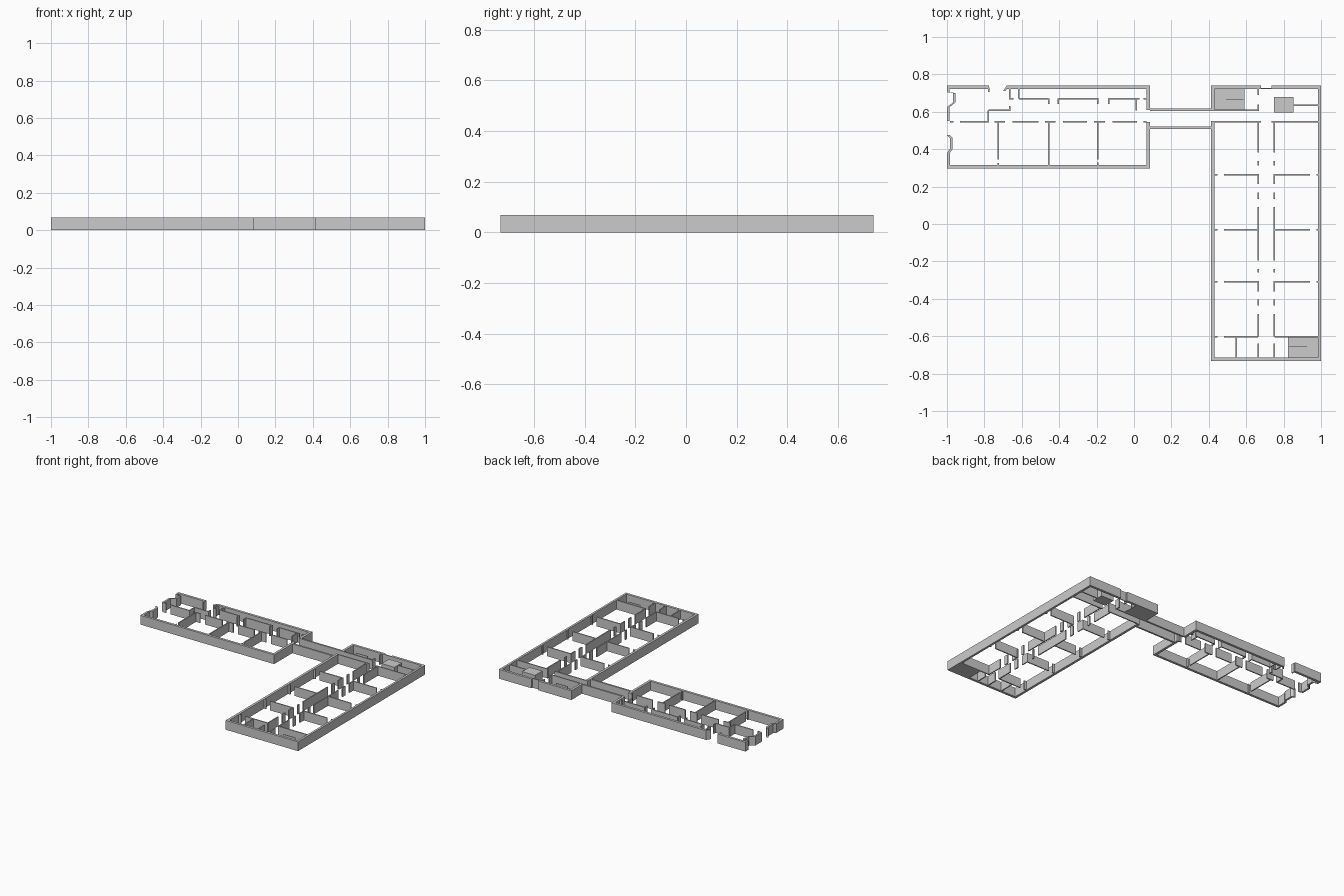
import bpy, bmesh
from mathutils import Vector

H = 0.068      # wall height
T = 0.018      # outer wall thickness
P = 0.008      # partition thickness


def boxes(name, rects, h=H):
    """One object made of upright boxes; each rect is x0, x1, y0, y1."""
    bm = bmesh.new()
    for x0, x1, y0, y1 in rects:
        vs = bmesh.ops.create_cube(bm, size=1)["verts"]
        for v in vs:
            v.co = Vector((x1 if v.co.x > 0 else x0,
                           y1 if v.co.y > 0 else y0,
                           h if v.co.z > 0 else 0))
    me = bpy.data.meshes.new(name)
    bm.to_mesh(me)
    bm.free()
    ob = bpy.data.objects.new(name, me)
    bpy.context.collection.objects.link(ob)
    return ob


def hor(y, spans, t=P):
    return [(a, b, y - t / 2, y + t / 2) for a, b in spans]


def ver(x, spans, t=P):
    return [(x - t / 2, x + t / 2, a, b) for a, b in spans]


def strip(name, pts, t):
    """Wall following a bent plan line, given thickness towards +x."""
    bm = bmesh.new()
    outline = [(x, y) for x, y in pts] + [(x + t, y) for x, y in reversed(pts)]
    f = bm.faces.new([bm.verts.new((x, y, 0)) for x, y in outline])
    top = bmesh.ops.extrude_face_region(bm, geom=[f])["geom"]
    for v in top:
        if isinstance(v, bmesh.types.BMVert):
            v.co.z = H
    bmesh.ops.recalc_face_normals(bm, faces=bm.faces[:])
    me = bpy.data.meshes.new(name)
    bm.to_mesh(me)
    bm.free()
    bpy.context.collection.objects.link(bpy.data.objects.new(name, me))


# West wing outer walls
boxes("west_wing_outer_walls",
      hor(0.731, [(-1, -0.775), (-0.68, 0.085)], T)
      + hor(0.306, [(-0.995, 0.085)], T)
      + ver(0.076, [(0.61, 0.722), (0.315, 0.545)], T))
strip("west_bay_upper", [(-1, 0.722), (-1, 0.705), (-0.968, 0.70), (-0.968, 0.65),
                         (-1, 0.625), (-1, 0.55)], 0.014)
strip("west_bay_lower", [(-1, 0.475), (-0.985, 0.46), (-0.985, 0.40), (-1, 0.38),
                         (-1, 0.297)], 0.015)
strip("west_entrance_jamb", [(-0.70, 0.71), (-0.68, 0.74)], 0.012)
boxes("west_entrance_post", ver(-0.777, [(0.705, 0.73)]))

# West wing partitions
boxes("west_room_dividers",
      sum([ver(x, s) for x, s in ((-0.725, [(0.312, 0.325), (0.345, 0.548)]),
                                  (-0.457, [(0.312, 0.548)]),
                                  (-0.193, [(0.312, 0.33), (0.345, 0.548)]))], []))
boxes("west_passage_wall",
      hor(0.548, [(-0.985, -0.965), (-0.93, -0.774), (-0.745, -0.69), (-0.65, -0.51),
                  (-0.475, -0.42), (-0.38, -0.25), (-0.215, -0.155), (-0.115, 0.015),
                  (0.05, 0.067)]))
boxes("west_service_rooms",
      hor(0.67, [(-0.669, -0.645), (-0.615, -0.457), (-0.404, -0.19),
                 (-0.135, 0.03), (0.05, 0.067)])
      + ver(-0.457, [(0.642, 0.67)]) + ver(-0.404, [(0.642, 0.67)])
      + ver(-0.193, [(0.642, 0.67)]) + ver(-0.135, [(0.642, 0.67)])
      + ver(0.013, [(0.608, 0.67)])
      + ver(-0.665, [(0.67, 0.722), (0.603, 0.632)])
      + ver(-0.615, [(0.67, 0.722)])
      + hor(0.607, [(-0.778, -0.661)]) + ver(-0.778, [(0.548, 0.607)]))

# Link corridor between the wings
boxes("link_corridor_walls",
      hor(0.611, [(0.085, 0.43)], 0.013) + hor(0.514, [(0.085, 0.412)], 0.013))

# East wing outer walls
boxes("east_wing_outer_walls",
      hor(0.731, [(0.412, 0.68), (0.735, 1)], T)
      + hor(-0.723, [(0.412, 1)], T)
      + ver(0.421, [(0.605, 0.722), (-0.714, 0.55)], T)
      + ver(0.992, [(-0.714, 0.722)], 0.016))
boxes("east_entrance_screen", hor(0.725, [(0.68, 0.735)], 0.006))

# East wing classroom dividers with a door gap on the window side
rooms = [0.263, -0.03, -0.31]
boxes("east_room_dividers",
      sum([hor(y, [(0.43, 0.447), (0.48, 0.663), (0.75, 0.94), (0.975, 0.985)])
           for y in rooms], [])
      + hor(0.548, [(0.43, 0.68), (0.735, 0.985)])
      + hor(-0.602, [(0.43, 0.447), (0.48, 0.663), (0.75, 0.985)])
      + ver(0.548, [(-0.714, -0.602)]))

# East corridor walls: a door near each end of every room
edges = [0.548] + rooms + [-0.602]
left, right = [], []
for i in range(4):
    a, b = edges[i], edges[i + 1]
    hi = 0.165 if i % 2 == 0 else 0.05
    lo = 0.05 if i % 2 == 0 else 0.165
    for spans, x in ((left, 0.663), (right, 0.75)):
        spans += ver(x, [(a - hi, a), (b + lo, a - hi - 0.045), (b, b + lo - 0.045)])
boxes("corridor_wall_left", left + ver(0.663, [(-0.714, -0.64)]))
boxes("corridor_wall_right", right + ver(0.75, [(-0.714, -0.64)]))

# North lobby partitions
boxes("lobby_partitions",
      hor(0.607, [(0.43, 0.667)]) + ver(0.663, [(0.607, 0.64), (0.69, 0.722)])
      + hor(0.635, [(0.85, 0.985)]))

# Lift block and stair landings with centre rails
boxes("lift_block", [(0.748, 0.852, 0.595, 0.68)])
boxes("stair_landings", [(0.43, 0.59, 0.61, 0.722), (0.823, 0.985, -0.714, -0.602)], 0.006)
boxes("stair_rails", hor(0.667, [(0.492, 0.585)], 0.004)
      + hor(-0.656, [(0.828, 0.925)], 0.004), 0.05)
